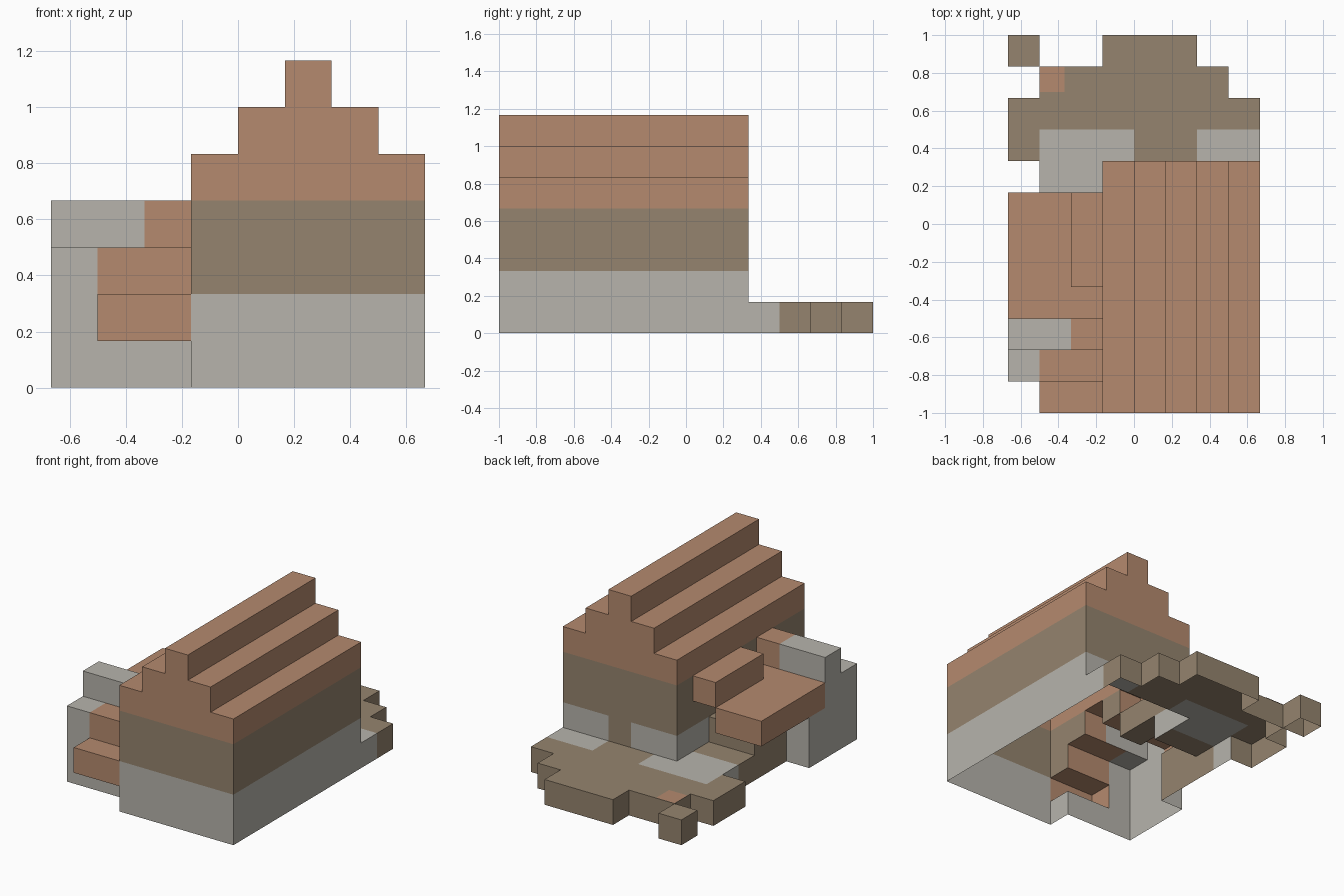
import bpy, bmesh
from mathutils import Vector

if "Cube" in bpy.data.objects:
    bpy.data.objects.remove(bpy.data.objects["Cube"])

U = 1 / 6  # one block


def srgb(*rgb):
    lin = [((c / 255 + 0.055) / 1.055) ** 2.4 if c > 10 else c / 3294 for c in rgb]
    return (*lin, 1.0)


COLOURS = {"stone": srgb(183, 180, 172), "timber": srgb(149, 132, 110), "clay": srgb(181, 138, 110)}
MATS = {}
for name, rgba in COLOURS.items():
    MATS[name] = bpy.data.materials.new(name)
    MATS[name].diffuse_color = rgba
NAMES = list(MATS)

# Boxes in block units: x0, x1, y0, y1, z0, z1, colour (later boxes repaint earlier ones)
PARTS = {
    # stone base, timber walls, stepped clay roof, timber back door
    "house": [
        (-1, 4, -6, 2, 0, 2, "stone"),
        (-1, 4, -6, 2, 2, 4, "timber"),
        (-1, 4, -6, 2, 4, 5, "clay"),
        (0, 3, -6, 2, 5, 6, "clay"),
        (1, 2, -6, 2, 6, 7, "clay"),
        (1, 2, 1, 2, 0, 2, "timber"),
    ],
    # stone stack at the side with clay steps
    "stepped_chimney": [
        (-4, -1, -5, -2, 0, 2, "stone"),
        (-4, -1, -5, -3, 2, 3, "stone"),
        (-3, -1, -5, -4, 2, 3, "clay"),
        (-4, -1, -4, -3, 3, 4, "stone"),
        (-2, -1, -4, -3, 3, 4, "clay"),
        (-3, -1, -6, -5, 1, 2, "clay"),
    ],
    # overhanging clay roof beside the house
    "side_roof": [
        (-4, -1, -3, -2, 2, 3, "clay"),
        (-4, -2, -2, 1, 2, 3, "clay"),
        (-2, -1, -2, 1, 3, 4, "clay"),
    ],
    # low ragged yard behind, with stone patches and a raised block
    "yard": [
        (-4, 4, 2, 4, 0, 1, "timber"),
        (-3, 3, 4, 5, 0, 1, "timber"),
        (-1, 2, 5, 6, 0, 1, "timber"),
        (-4, -3, 5, 6, 0, 1, "timber"),
        (-3, -1, -2, 1, 0, 1, "timber"),
        (-3, -1, -2, 0, 1, 2, "timber"),
        (-3, -1, 1, 2, 0, 1, "stone"),
        (-3, 0, 2, 3, 0, 1, "stone"),
        (2, 4, 2, 3, 0, 1, "stone"),
    ],
}

cells = {}
for part, boxes in PARTS.items():
    for x0, x1, y0, y1, z0, z1, col in boxes:
        for x in range(x0, x1):
            for y in range(y0, y1):
                for z in range(z0, z1):
                    cells[x, y, z] = (part, col)


def finish(name, bm):
    me = bpy.data.meshes.new(name)
    bm.to_mesh(me)
    bm.free()
    for n in NAMES:
        me.materials.append(MATS[n])
    ob = bpy.data.objects.new(name, me)
    bpy.context.collection.objects.link(ob)
    return ob


def shell(part):
    """Outer skin of a part, open underneath at ground level."""
    bm = bmesh.new()
    for c, (owner, col) in cells.items():
        if owner != part:
            continue
        for axis in range(3):
            for s in (-1, 1):
                n = list(c)
                n[axis] += s
                if tuple(n) in cells or n[2] < 0:
                    continue
                a, b = Vector((0, 0, 0)), Vector((0, 0, 0))
                a[(axis + 1) % 3] = 1
                b[(axis + 2) % 3] = 1
                o = Vector(c)
                if s > 0:
                    o[axis] += 1
                quad = [o, o + a, o + a + b, o + b]
                if s < 0:
                    quad.reverse()
                f = bm.faces.new([bm.verts.new(p * U) for p in quad])
                f.material_index = NAMES.index(col)
    bmesh.ops.remove_doubles(bm, verts=bm.verts[:], dist=1e-4)
    bmesh.ops.dissolve_limit(bm, angle_limit=0.02, verts=bm.verts[:], edges=bm.edges[:],
                             delimit={'MATERIAL'})
    return finish(part, bm)


for part in PARTS:
    shell(part)

# small clay patch on the yard
bm = bmesh.new()
corners = [(-3, 4.2), (-2.2, 4.2), (-2.2, 5), (-3, 5)]
f = bm.faces.new([bm.verts.new((x * U, y * U, U + 0.003)) for x, y in corners])
f.material_index = NAMES.index("clay")
finish("yard_patch", bm)

for m in bpy.data.materials:
    if m.users and not m.is_grease_pencil:
        m.use_nodes = True
        m.node_tree.nodes["Principled BSDF"].inputs["Base Color"].default_value = m.diffuse_color
